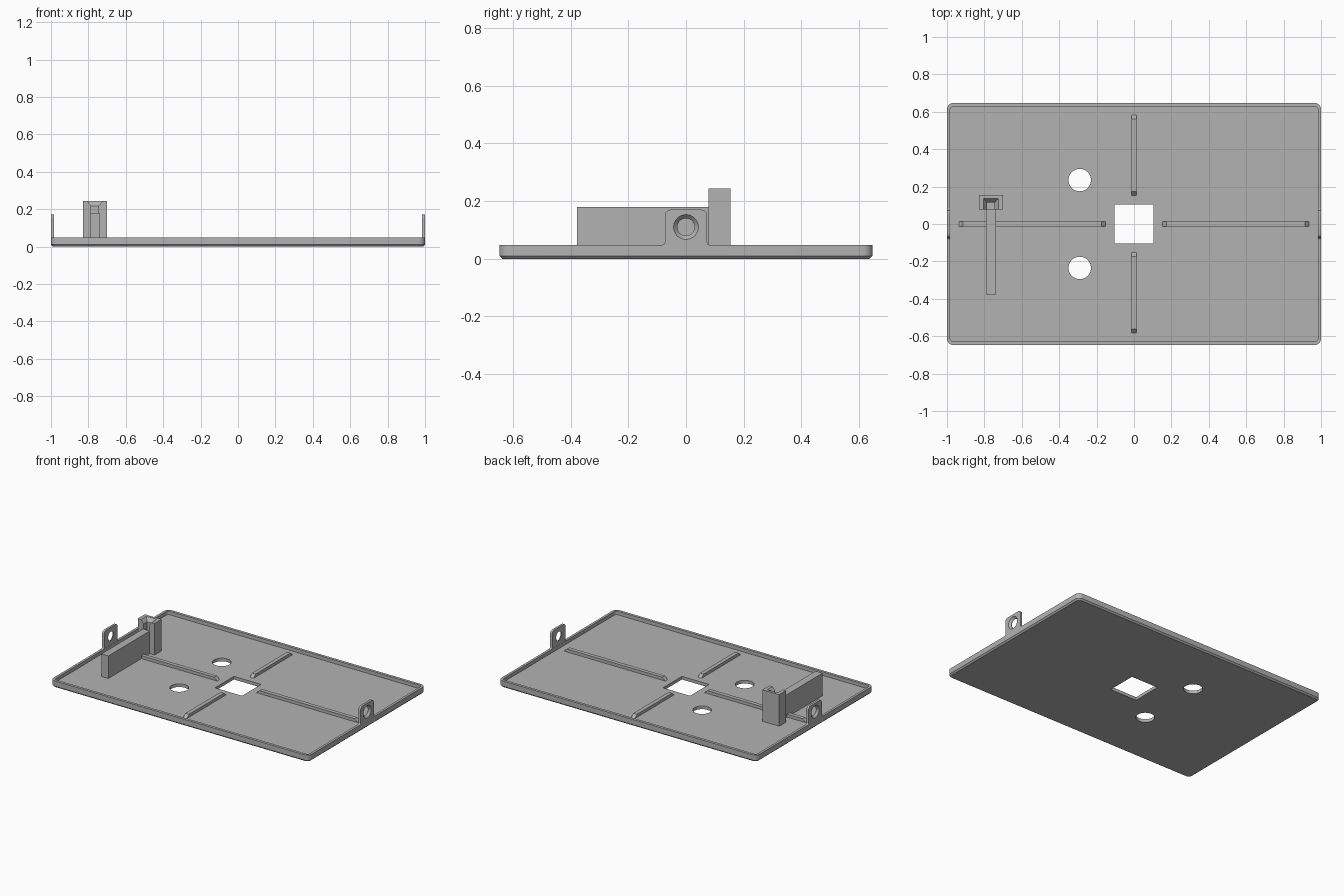
import bpy, bmesh, math

old = bpy.data.objects.get("Cube")
if old:
    bpy.data.objects.remove(old)

grey = bpy.data.materials.new("plain grey")
grey.use_nodes = True
colour = (0.45, 0.45, 0.45, 1)
grey.diffuse_color = colour
grey.node_tree.nodes["Principled BSDF"].inputs["Base Color"].default_value = colour

FLOOR, RIM = 0.022, 0.047


def loft(name, loops):
    """Closed solid joining loops that share a vertex count."""
    bm = bmesh.new()
    rings = [[bm.verts.new(p) for p in loop] for loop in loops]
    n = len(rings[0])
    for a, b in zip(rings, rings[1:]):
        for i in range(n):
            j = (i + 1) % n
            bm.faces.new((a[i], a[j], b[j], b[i]))
    bm.faces.new(rings[0][::-1])
    bm.faces.new(rings[-1])
    bmesh.ops.recalc_face_normals(bm, faces=bm.faces[:])
    mesh = bpy.data.meshes.new(name)
    bm.to_mesh(mesh)
    bm.free()
    mesh.materials.append(grey)
    obj = bpy.data.objects.new(name, mesh)
    bpy.context.collection.objects.link(obj)
    return obj


def rect(x0, x1, y0, y1, z):
    return [(x0, y0, z), (x1, y0, z), (x1, y1, z), (x0, y1, z)]


def box(name, x0, x1, y0, y1, z0, z1):
    return loft(name, [rect(x0, x1, y0, y1, z0), rect(x0, x1, y0, y1, z1)])


def arc(cx, cy, r, start, end, steps):
    angles = [math.radians(start + (end - start) * i / steps) for i in range(steps + 1)]
    return [(cx + r * math.cos(a), cy + r * math.sin(a)) for a in angles]


def rounded(hx, hy, r, z):
    pts = []
    for k, (sx, sy) in enumerate([(1, 1), (-1, 1), (-1, -1), (1, -1)]):
        pts += arc(sx * (hx - r), sy * (hy - r), r, 90 * k, 90 * k + 90, 6)
    return [(x, y, z) for x, y in pts]


def cut(obj, cutters):
    bpy.context.view_layer.objects.active = obj
    for c in cutters:
        c.hide_render = True
        mod = obj.modifiers.new("cut", "BOOLEAN")
        mod.operation, mod.solver, mod.object = "DIFFERENCE", "EXACT", c
        bpy.ops.object.modifier_apply(modifier=mod.name)
        bpy.data.objects.remove(c)


# Tray with a raised rim and chamfered underside
tray = loft("tray", [rounded(0.99, 0.637, 0.025, 0), rounded(1, 0.647, 0.035, 0.01),
                     rounded(1, 0.647, 0.035, RIM)])
cutters = [loft("inner_cutter", [rounded(0.983, 0.628, 0.018, z) for z in (FLOOR, 0.1)]),
           box("window_cutter", -0.105, 0.105, -0.105, 0.105, -0.1, 0.1)]
for y in (-0.235, 0.235):
    cutters.append(loft("hole_cutter", [[(px, py, z) for px, py in
                   arc(-0.29, y, 0.06, 0, 350, 35)] for z in (-0.1, 0.1)]))
cut(tray, cutters)

# Four floor ribs with sloping ends
for name, dx, dy, far in (("left", 1, 0, 0.935), ("right", -1, 0, 0.935),
                          ("back", 0, 1, 0.584), ("front", 0, -1, 0.584)):
    w, slope = 0.014, 0.022
    loops = []
    for side in (-w, w):
        prof = [(0.152, FLOOR - 0.004), (0.152, FLOOR), (0.152 + slope, RIM - 0.004),
                (far - slope, RIM - 0.004), (far, FLOOR), (far, FLOOR - 0.004)]
        loops.append([(dx * d - dy * side, dy * d + dx * side, z) for d, z in prof])
    loft(name + "_floor_rib", loops)

# Side tabs with flared feet and countersunk holes
half, top, corner, flare = 0.073, 0.17, 0.02, 0.012
side = arc(half + flare, RIM + flare, flare, 270, 180, 4)
side += arc(half - corner, top - corner, corner, 0, 90, 5)
outline = side + [(-y, z) for y, z in reversed(side)]
for name, s in (("left", 1), ("right", -1)):
    tab = loft(name + "_tab", [[(s * x, y, z) for y, z in outline] for x in (0.984, 1)])
    hole = loft("screw_cutter", [[(s * x, y, z) for y, z in arc(0, 0.11, r, 0, 350, 35)]
                for x, r in ((0.95, 0.03), (0.986, 0.03), (1, 0.043), (1.02, 0.0616))])
    cut(tab, [hole])

# Upright wall leading to a slotted post
box("upright_wall", -0.792, -0.738, -0.378, 0.08, FLOOR - 0.004, 0.18)
post = box("slotted_post", -0.83, -0.7, 0.078, 0.155, FLOOR - 0.004, 0.243)
mid = -0.765
slot = loft("slot_cutter", [rect(mid - w, mid + w, 0.05, y, z) for w, y, z in
            ((0.02, 0.115, FLOOR), (0.02, 0.115, 0.218),
             (0.04, 0.137, 0.243), (0.048, 0.146, 0.253))])
cut(post, [slot])

for obj in bpy.context.collection.objects:
    if obj.type == "MESH" and obj.data.materials and obj.data.materials[0] == grey:
        bpy.ops.object.select_all(action="DESELECT")
        obj.select_set(True)
        bpy.context.view_layer.objects.active = obj
        bpy.ops.object.shade_smooth_by_angle(angle=math.radians(30))
